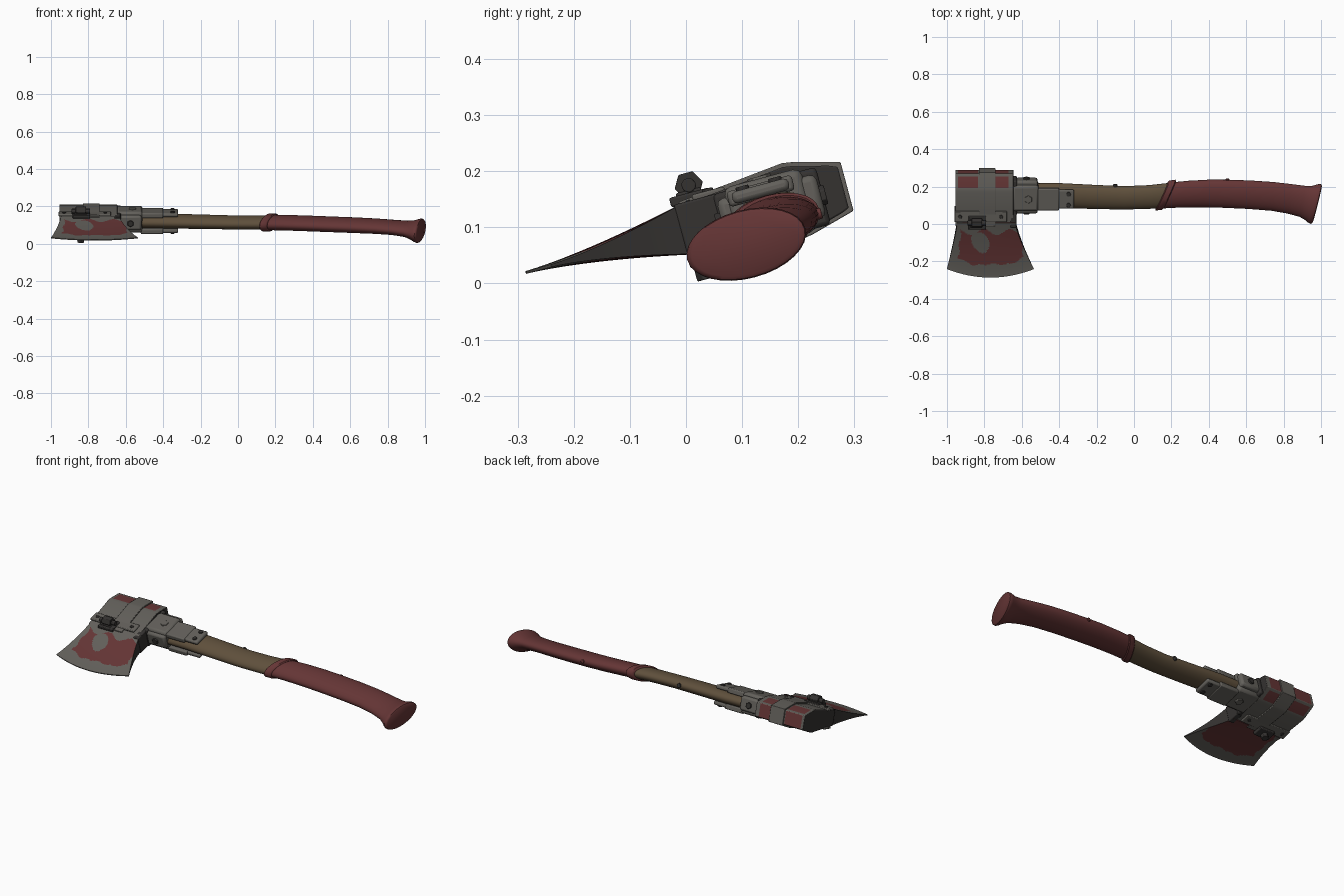
import bpy, bmesh, math
from mathutils import Matrix, Vector

cube = bpy.data.objects.get("Cube")
if cube:
    bpy.data.objects.remove(cube, do_unlink=True)

# The axe is built flat (x along handle, y along head, z thickness), then tilted
TILT = Matrix.Translation((0, 0.14, 0.115)) @ Matrix.Rotation(math.radians(15), 4, 'X')
MID = 0.018  # thickness centre of the head


def material(name, rgb):
    m = bpy.data.materials.new(name)
    m.use_nodes = True
    m.diffuse_color = (*rgb, 1)
    bsdf = m.node_tree.nodes["Principled BSDF"]
    bsdf.inputs["Base Color"].default_value = (*rgb, 1)
    bsdf.inputs["Roughness"].default_value = 0.7
    return m


STEEL = material("worn_steel", (0.125, 0.118, 0.105))
RED = material("red_paint", (0.13, 0.036, 0.036))
WOOD = material("brown_wood", (0.115, 0.08, 0.045))
DARK = material("dark_metal", (0.035, 0.032, 0.03))


def finish(name, bm, mats, rule=None, angle=30, bevel=0):
    bmesh.ops.recalc_face_normals(bm, faces=bm.faces)
    if rule:
        for f in bm.faces:
            f.material_index = rule(f.calc_center_median(), f.normal)
    me = bpy.data.meshes.new(name)
    bm.to_mesh(me)
    bm.free()
    me.transform(TILT)
    for m in mats:
        me.materials.append(m)
    ob = bpy.data.objects.new(name, me)
    bpy.context.collection.objects.link(ob)
    if bevel:
        mod = ob.modifiers.new("edges", 'BEVEL')
        mod.width = bevel
        mod.segments = 2
    bpy.ops.object.select_all(action='DESELECT')
    ob.select_set(True)
    bpy.context.view_layer.objects.active = ob
    bpy.ops.object.shade_smooth_by_angle(angle=math.radians(angle))
    return ob


def skin(rings):
    """Closed tube through a list of equal-length point rings, capped."""
    bm = bmesh.new()
    rows = [[bm.verts.new(p) for p in r] for r in rings]
    n = len(rows[0])
    for a, b in zip(rows, rows[1:]):
        for i in range(n):
            j = (i + 1) % n
            bm.faces.new((a[i], a[j], b[j], b[i]))
    bm.faces.new(rows[0][::-1])
    bm.faces.new(rows[-1])
    return bm


def oval_loft(name, stations, mat, shear=lambda x: 0, n=32):
    """Stations are x, centre y, centre z, half width, half thickness."""
    rings = []
    for x, cy, cz, a, b in stations:
        ring = []
        for i in range(n):
            t = math.tau * i / n
            y = a * math.cos(t)
            ring.append((x + shear(x) * y, cy + y, cz + b * math.sin(t)))
        rings.append(ring)
    return finish(name, skin(rings), [mat], angle=40)


def box(name, x, y, z, mat, bevel=0.004):
    bm = bmesh.new()
    bmesh.ops.create_cube(bm, size=1)
    for v in bm.verts:
        v.co = [lo + (c + 0.5) * (hi - lo) for c, (lo, hi) in zip(v.co, (x, y, z))]
    return finish(name, bm, [mat], bevel=bevel)


def rod(name, p, r, length, mat, axis='Z', sides=16, bevel=0.002):
    bm = bmesh.new()
    bmesh.ops.create_cone(bm, cap_ends=True, segments=sides, radius1=r, radius2=r, depth=length)
    turn = {'Z': Matrix(), 'X': Matrix.Rotation(math.pi / 2, 4, 'Y'),
            'Y': Matrix.Rotation(math.pi / 2, 4, 'X')}[axis]
    bm.transform(Matrix.Translation(p) @ turn)
    return finish(name, bm, [mat], bevel=bevel)


# Handle: wooden shaft, red grip with a flared butt, slanted collar
oval_loft("wooden_shaft", [
    (-0.94, 0.012, 0.012, 0.068, 0.037), (-0.4, 0.014, 0.004, 0.068, 0.037),
    (-0.2, 0.005, 0.002, 0.066, 0.036), (-0.05, 0, 0, 0.064, 0.035),
    (0.08, 0.004, -0.002, 0.065, 0.035), (0.2, 0.014, -0.005, 0.068, 0.035)], WOOD)
lean = lambda x: 0.45 if x < 0.25 else 0.45 - 0.9 * (x - 0.25) if x < 0.7 else 0.05 + 0.7 * (x - 0.7)
oval_loft("red_grip", [
    (0.17, 0.012, -0.004, 0.072, 0.038), (0.26, 0.018, -0.007, 0.074, 0.038),
    (0.38, 0.021, -0.012, 0.076, 0.038), (0.5, 0.018, -0.016, 0.077, 0.038),
    (0.62, 0.012, -0.019, 0.078, 0.038), (0.74, 0.002, -0.022, 0.079, 0.037),
    (0.83, -0.012, -0.025, 0.081, 0.036), (0.9, -0.027, -0.029, 0.085, 0.039),
    (0.935, -0.037, -0.033, 0.094, 0.048), (0.955, -0.041, -0.035, 0.105, 0.057),
    (0.968, -0.043, -0.035, 0.109, 0.061), (0.976, -0.043, -0.035, 0.107, 0.059),
    (0.98, -0.043, -0.035, 0.1, 0.053)], RED, lean)
oval_loft("grip_collar", [
    (0.148, 0.011, -0.004, 0.076, 0.039), (0.153, 0.012, -0.004, 0.082, 0.044),
    (0.184, 0.015, -0.005, 0.083, 0.044), (0.19, 0.016, -0.005, 0.077, 0.039)],
    RED, lambda x: 0.45)
rod("shaft_rivet", (-0.1, 0.067, 0), 0.012, 0.014, DARK, 'Y')
rod("grip_rivet", (0.5, 0.096, -0.016), 0.01, 0.01, RED, 'Y')

# Blade: dense wedge that flares to a curved cutting edge
NS, NT = 56, 64


def blade_point(s, t, side):
    left = -0.945 - 0.055 * s ** 1.2
    right = -0.635 + 0.1 * s ** 1.3
    edge = -0.389 - 0.047 * (1 - (2 * t - 1) ** 2)
    y = -0.12 + s * (edge + 0.12)
    return left + t * (right - left), y, MID + side * (0.048 * (1 - s) ** 1.5 + 0.0025)


def blade_rule(c, n):
    """Red paint inside a wavy border of bare steel, with one worn patch on top."""
    if abs(n.x) > 0.7:
        return 2
    u = (c.x + 0.77) / 0.23
    wave = 0.006 * math.sin(31 * c.x) + 0.004 * math.sin(83 * c.x + 1)
    edge = -0.436 + 0.047 * u * u
    s = (c.y + 0.12) / (edge + 0.12)
    reach = 0.155 + 0.03 * s + 0.005 * math.sin(70 * c.y)
    near = c.y < edge + 0.07 + 0.03 * abs(u) ** 3 + wave
    side = abs(c.x + 0.765) > reach
    dx, dy = c.x + 0.82, c.y + 0.235
    worn = n.z > 0 and (dx / 0.047) ** 2 + ((dy + 0.5 * dx) / 0.056) ** 2 < 1 + 0.2 * math.sin(60 * c.x + 40 * c.y)
    scuff = n.z > 0 and c.y > -0.175 + 0.018 * math.sin(45 * c.x)
    return 0 if near or side or worn or scuff else 1


bm = bmesh.new()
grid = {(i, j, k): bm.verts.new(blade_point(i / NS, j / NT, k))
        for i in range(NS + 1) for j in range(NT + 1) for k in (-1, 1)}
for i in range(NS):
    for j in range(NT):
        for k in (-1, 1):
            bm.faces.new([grid[i + a, j + b, k] for a, b in ((0, 0), (1, 0), (1, 1), (0, 1))])
    for j in (0, NT):
        bm.faces.new([grid[q] for q in ((i, j, -1), (i + 1, j, -1), (i + 1, j, 1), (i, j, 1))])
for i in (0, NS):
    for j in range(NT):
        bm.faces.new([grid[q] for q in ((i, j, -1), (i, j + 1, -1), (i, j + 1, 1), (i, j, 1))])
finish("blade", bm, [STEEL, RED, DARK], blade_rule)

# Head block: side profile (y, half thickness) swept along the handle
HALF = [(-0.14, 0.044), (-0.05, 0.052), (0.055, 0.063), (0.075, 0.06), (0.135, 0.044), (0.15, 0.038)]


def head_sweep(xs, grow=0):
    loop = [(y, h) for y, h in HALF] + [(y, -h) for y, h in reversed(HALF)]
    ring = [(y + (grow if y > 0.14 else 0), MID + h + math.copysign(grow, h)) for y, h in loop]
    return skin([[(x, y, z) for y, z in ring] for x in xs])


def poll_rule(c, n):
    painted = -0.945 < c.x < -0.83 or -0.74 < c.x < -0.665
    if abs(n.x) > 0.7:
        return 2
    return 1 if c.y > 0.08 and c.y < 0.2 and painted and (c.y < 0.14 or n.y > 0.9) else 0


finish("head_block", head_sweep([-0.955, -0.94, -0.835, -0.74, -0.67, -0.645]),
       [STEEL, RED, DARK], poll_rule, bevel=0.003)
finish("head_strap", head_sweep([-0.83, -0.74], 0.007), [STEEL], bevel=0.002)
for side in (-1, 1):
    z = MID + side * 0.051
    box("cheek_plate", (-0.96, -0.68), (-0.115, -0.055), (z - 0.006, z + 0.006), STEEL)
    for x in (-0.93, -0.71):
        rod("cheek_rivet", (x, -0.085, z + side * 0.006), 0.01, 0.008, DARK)

# Sleeve behind the head: banded socket around the shaft
box("socket", (-0.65, -0.51), (-0.058, 0.085), (-0.045, 0.072), STEEL, 0.014)
box("socket_band", (-0.635, -0.515), (-0.075, 0.108), (-0.025, 0.055), STEEL, 0.012)
box("socket_rim", (-0.65, -0.625), (-0.08, 0.112), (-0.04, 0.066), DARK, 0.008)
for side in (-1, 1):
    z = 0.011 + side * 0.058
    rod("socket_bolt", (-0.565, 0.01, z), 0.022, 0.014, STEEL, sides=6)
    # Tongues running down the shaft, with rivets
    z = 0.006 + side * 0.044
    box("tongue", (-0.52, -0.32), (-0.046, 0.058), (z - 0.011, z + 0.011), STEEL, 0.008)
    box("tongue_step", (-0.52, -0.4), (-0.054, 0.066), (z - 0.014, z + 0.014), STEEL, 0.006)
    for y in (-0.024, 0.036):
        rod("tongue_rivet", (-0.35, y, z + side * 0.012), 0.012, 0.01, DARK)
for y in (-0.078, 0.11):
    rod("band_bolt", (-0.575, y, 0.014), 0.018, 0.014, DARK, 'Y', 6)

# Clamp through the blade root: posts, cross bolt on top, nut underneath
box("clamp_post", (-0.875, -0.81), (-0.142, -0.095), (-0.05, 0.085), DARK)
box("clamp_foot", (-0.885, -0.79), (-0.15, -0.09), (-0.052, -0.032), DARK)
box("clamp_saddle", (-0.885, -0.79), (-0.155, -0.08), (0.062, 0.08), DARK)
rod("clamp_bolt", (-0.84, -0.115, 0.093), 0.026, 0.055, DARK, 'X', 6)
rod("clamp_pin", (-0.84, -0.115, 0.093), 0.013, 0.1, DARK, 'X', 12)
rod("clamp_nut", (-0.84, -0.125, -0.062), 0.02, 0.03, DARK, sides=6)
box("root_guard", (-0.66, -0.628), (-0.15, -0.07), (-0.032, 0.066), DARK)
